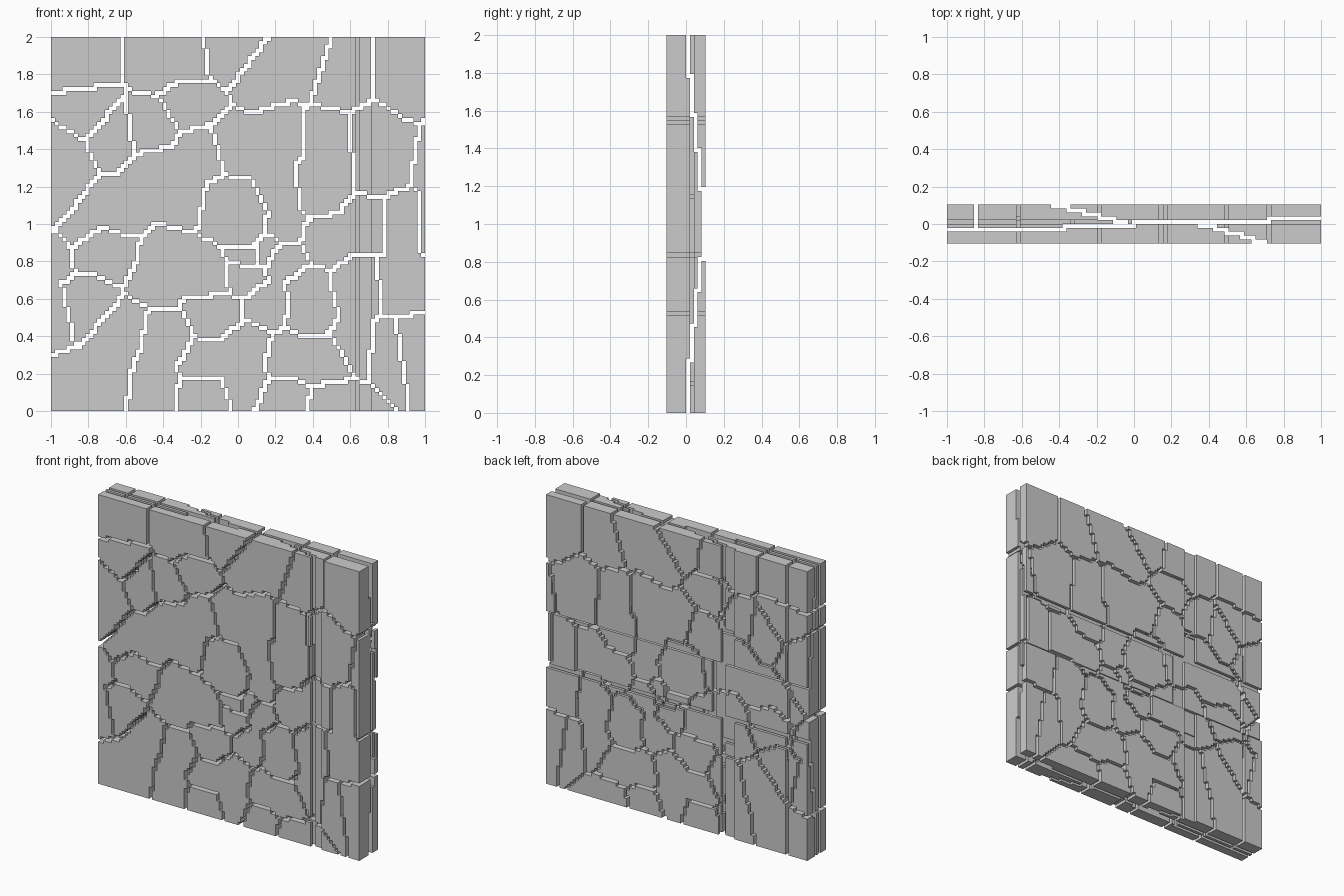
import bpy, bmesh, math

if "Cube" in bpy.data.objects:
    bpy.data.objects.remove(bpy.data.objects["Cube"])

N, D = 97, 10            # cells across / up, and through the thickness
C = 2.0 / N              # cell size
HALF = D * C / 2         # half thickness

# shard seed points seen from the front (x, z); one row item per shard
SHARDS = [
    [(-.82, 1.86)], [(-.79, 1.61)], [(-.66, 1.49)], [(-.94, 1.36), (-.98, 1.12)],
    [(-.42, 1.29), (-.62, 1.07), (-.3, 1.15), (-.19, 1.38), (-.84, .99)],
    [(-.47, 1.52)], [(-.25, 1.66)], [(-.4, 1.87), (-.27, 1.885)], [(-.05, 1.92)],
    [(.15, 1.77), (.34, 1.84)], [(.55, 1.77)], [(.91, 1.77)],
    [(-.01, 1.43), (.23, 1.5), (.24, 1.14), (.25, 1.0)],
    [(-.06, 1.1), (.07, 1.05), (.05, .94)],
    [(.49, 1.48), (.43, 1.16), (.52, 1.27)], [(.72, 1.47), (.85, 1.36), (.74, 1.29)],
    [(1.05, 1.33), (1.05, 1.04)], [(.89, 1.04), (.88, .68)], [(.7, 1.03), (.47, .94)],
    [(-.66, .85), (-.77, .88)], [(-.38, .83), (-.14, .73), (-.42, .73)],
    [(.06, .84)], [(.05, .74)], [(.16, .86)], [(.23, .82), (.17, .58)],
    [(.38, .63), (.38, .54)], [(.65, .66), (.64, .36)], [(.81, .34)], [(.94, .36)],
    [(-.8, .6)], [(-1.02, .55), (-1.0, .83)], [(-.6, .43), (-.86, .1), (-.67, .18)],
    [(-.4, .39), (-.46, .15)], [(-.11, .53)], [(-.15, .25), (.06, .35), (.03, .17)],
    [(-.16, .12)], [(.36, .29), (.28, .3), (.48, .27)], [(.26, .07)], [(.52, .05)],
]
# upright splits inside the slab (x, y)
TOP = [
    [(-1, -.03), (-.38, -.03), (-.38, -.01), (0, -.01), (0, .01), (.72, .01), (.72, .03), (1, .03)],
    [(-.85, -.03), (-.85, .1)],
    [(-.05, .01), (-.43, .1)],
    [(.32, .01), (.71, -.1)],
]
# level split that bends out through the back at mid height (y, z)
SIDE = [[(.003, 2), (.012, 1.86), (.1, 1.02), (.1, .98), (.008, .16), (.003, 0)]]


def shard_cracks():
    """Grid cells where the nearest seed changes from one shard to the next."""
    seeds = [(x, z, n) for n, group in enumerate(SHARDS) for x, z in group]

    def owner(i, k):
        x, z = -1 + (i + .5) * C, (k + .5) * C
        return min(seeds, key=lambda s: (s[0] - x) ** 2 + (s[1] - z) ** 2)[2]

    own = [[owner(i, k) for k in range(N + 1)] for i in range(N + 1)]
    return {(i, k) for i in range(N) for k in range(N)
            if own[i][k] != own[i + 1][k] or own[i][k] != own[i][k + 1]}


def raster(paths, ou, ov, nu, nv):
    """Turn paths into a set of stepped grid cells."""
    cells = set()
    for pts in paths:
        for (u0, v0), (u1, v1) in zip(pts, pts[1:]):
            n = max(2, int(math.hypot(u1 - u0, v1 - v0) / C * 40))
            for s in range(n + 1):
                t = s / n
                i = math.floor((u0 + (u1 - u0) * t - ou) / C)
                j = math.floor((v0 + (v1 - v0) * t - ov) / C)
                cells.add((min(max(i, 0), nu - 1), min(max(j, 0), nv - 1)))
    return cells


front = shard_cracks()
top = raster(TOP, -1, -HALF, N, D)
side = raster(SIDE, -HALF, 0, D, N)
filled = {(i, j, k) for i in range(N) for j in range(D) for k in range(N)
          if (i, k) not in front and (i, j) not in top and (j, k) not in side}

# outward cell faces: direction and corner offsets
FACES = {
    (-1, 0, 0): ((0, 0, 0), (0, 0, 1), (0, 1, 1), (0, 1, 0)),
    (1, 0, 0): ((1, 0, 0), (1, 1, 0), (1, 1, 1), (1, 0, 1)),
    (0, -1, 0): ((0, 0, 0), (1, 0, 0), (1, 0, 1), (0, 0, 1)),
    (0, 1, 0): ((0, 1, 0), (0, 1, 1), (1, 1, 1), (1, 1, 0)),
    (0, 0, -1): ((0, 0, 0), (0, 1, 0), (1, 1, 0), (1, 0, 0)),
    (0, 0, 1): ((0, 0, 1), (1, 0, 1), (1, 1, 1), (0, 1, 1)),
}

# shards: surface of all remaining cells
bm = bmesh.new()
verts = {}


def vert(p):
    if p not in verts:
        verts[p] = bm.verts.new((-1 + p[0] * C, -HALF + p[1] * C, p[2] * C))
    return verts[p]


for i, j, k in sorted(filled):
    for (a, b, c), quad in FACES.items():
        if (i + a, j + b, k + c) not in filled:
            bm.faces.new([vert((i + q[0], j + q[1], k + q[2])) for q in quad])

# merge coplanar cell faces into clean flat shard faces
bmesh.ops.dissolve_limit(bm, angle_limit=0.02, verts=bm.verts, edges=bm.edges)

mesh = bpy.data.meshes.new("cracked_panel")
bm.to_mesh(mesh)
bm.free()
stone = bpy.data.materials.new("light grey stone")
stone.diffuse_color = (0.6, 0.6, 0.6, 1)
stone.use_nodes = True
stone.node_tree.nodes["Principled BSDF"].inputs["Base Color"].default_value = stone.diffuse_color
mesh.materials.append(stone)
panel = bpy.data.objects.new("cracked_panel", mesh)
bpy.context.collection.objects.link(panel)
